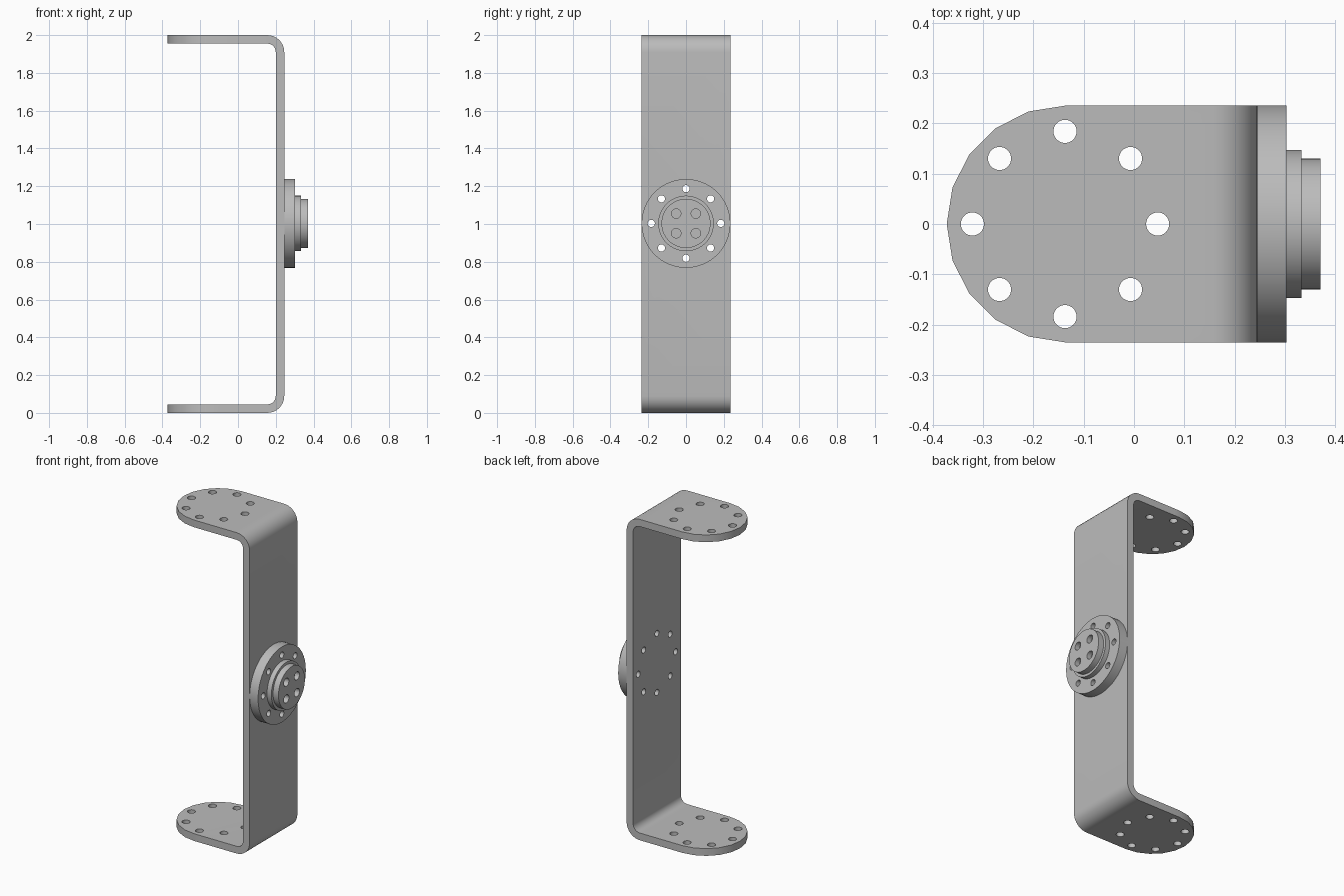
import bpy, bmesh, math
from mathutils import Matrix, Vector

if "Cube" in bpy.data.objects:
    bpy.data.objects.remove(bpy.data.objects["Cube"])

metal = bpy.data.materials.new("grey metal")
metal.use_nodes = True
GREY = (0.5, 0.5, 0.5, 1)
metal.diffuse_color = GREY
metal.node_tree.nodes["Principled BSDF"].inputs["Base Color"].default_value = GREY

HALF_W = 0.235          # half width of the strap
BACK, FACE = -0.137, 0.245   # centre of the rounded ends, outer wall face
THICK = 0.045
MID_Z = 1.003           # height of the hub axis
BOLT_R = 0.184


def finish(bm, name):
    bmesh.ops.recalc_face_normals(bm, faces=bm.faces)
    mesh = bpy.data.meshes.new(name)
    bm.to_mesh(mesh)
    bm.free()
    ob = bpy.data.objects.new(name, mesh)
    bpy.context.collection.objects.link(ob)
    mesh.materials.append(metal)
    return ob


def prism(name, points, offset):
    """Extrude a closed outline along an offset."""
    bm = bmesh.new()
    face = bm.faces.new([bm.verts.new(p) for p in points])
    grown = bmesh.ops.extrude_face_region(bm, geom=[face], use_keep_orig=True)
    verts = [v for v in grown["geom"] if isinstance(v, bmesh.types.BMVert)]
    bmesh.ops.translate(bm, verts=verts, vec=offset)
    return finish(bm, name)


def rods(name, centres, radius, length, axis, sides=32):
    """One mesh holding a cylinder at every centre."""
    bm = bmesh.new()
    turn = Matrix.Rotation(math.pi / 2, 4, "Y") if axis == "X" else Matrix()
    for c in centres:
        bmesh.ops.create_cone(bm, cap_ends=True, segments=sides, radius1=radius,
                              radius2=radius, depth=length,
                              matrix=Matrix.Translation(c) @ turn)
    return finish(bm, name)


def cut(ob, cutter, mode="DIFFERENCE"):
    mod = ob.modifiers.new("cut", "BOOLEAN")
    mod.operation, mod.object, mod.solver = mode, cutter, "EXACT"
    bpy.context.view_layer.objects.active = ob
    bpy.ops.object.modifier_apply(modifier=mod.name)


def ring(n, r):
    return [(r * math.cos(math.tau * i / n), r * math.sin(math.tau * i / n)) for i in range(n)]


def bend(cx, cz, r, start, steps=8):
    return [Vector((cx + r * math.cos(a), -HALF_W, cz + r * math.sin(a)))
            for a in (start + math.pi / 2 * i / steps for i in range(steps + 1))]


# Strap: C-shaped side profile with rounded bends
OUT_R, IN_R = 0.09, 0.045
cx = FACE - OUT_R
tip = BACK - HALF_W
profile = [Vector((tip - 0.1, -HALF_W, 0))]
profile += bend(cx, OUT_R, OUT_R, -math.pi / 2)
profile += bend(cx, 2 - OUT_R, OUT_R, 0)
profile += [Vector((tip - 0.1, -HALF_W, z)) for z in (2, 2 - THICK)]
profile += bend(cx, 2 - OUT_R, IN_R, 0)[::-1]
profile += bend(cx, OUT_R, IN_R, -math.pi / 2)[::-1]
profile.append(Vector((tip - 0.1, -HALF_W, THICK)))
strap = prism("bracket_strap", profile, (0, 2 * HALF_W, 0))

# Round off the free ends of both arms
outline = [(BACK + HALF_W * math.cos(a), HALF_W * math.sin(a), -0.1)
           for a in (math.pi / 2 + math.pi * i / 10 for i in range(11))]
outline += [(0.4, -HALF_W, -0.1), (0.4, HALF_W, -0.1)]
end_shape = prism("end_shape", outline, (0, 0, 2.2))
cut(strap, end_shape, "INTERSECT")

# Hub: flange, collar and cap stacked outward from the wall
hub = []
for name, x0, x1, r in (("hub_flange", FACE, 0.303, HALF_W),
                        ("hub_collar", 0.303, 0.333, 0.147),
                        ("hub_cap", 0.333, 0.37, 0.13)):
    hub.append(rods(name, [((x0 + x1) / 2, 0, MID_Z)], r, x1 - x0, "X", 64))

# Bolt holes in the arms, through the flange and wall, and blind in the cap
arm_holes = rods("arm_holes", [(BACK + x, y, 1) for x, y in ring(8, BOLT_R)], 0.023, 2.4, "Z")
wall_holes = rods("wall_holes", [(FACE, y, MID_Z + z) for y, z in ring(8, BOLT_R)], 0.019, 0.3, "X")
cap_holes = rods("cap_holes", [(0.37, y, MID_Z + z) for y in (-0.052, 0.052)
                               for z in (-0.052, 0.052)], 0.025, 0.06, "X")
cut(strap, arm_holes)
cut(strap, wall_holes)
cut(hub[0], wall_holes)
cut(hub[2], cap_holes)
for helper in (end_shape, arm_holes, wall_holes, cap_holes):
    bpy.data.objects.remove(helper)

# Smooth curved walls, keep edges sharp
bpy.ops.object.select_all(action="DESELECT")
for ob in [strap] + hub:
    ob.select_set(True)
bpy.context.view_layer.objects.active = strap
bpy.ops.object.shade_smooth_by_angle(angle=math.radians(30))
